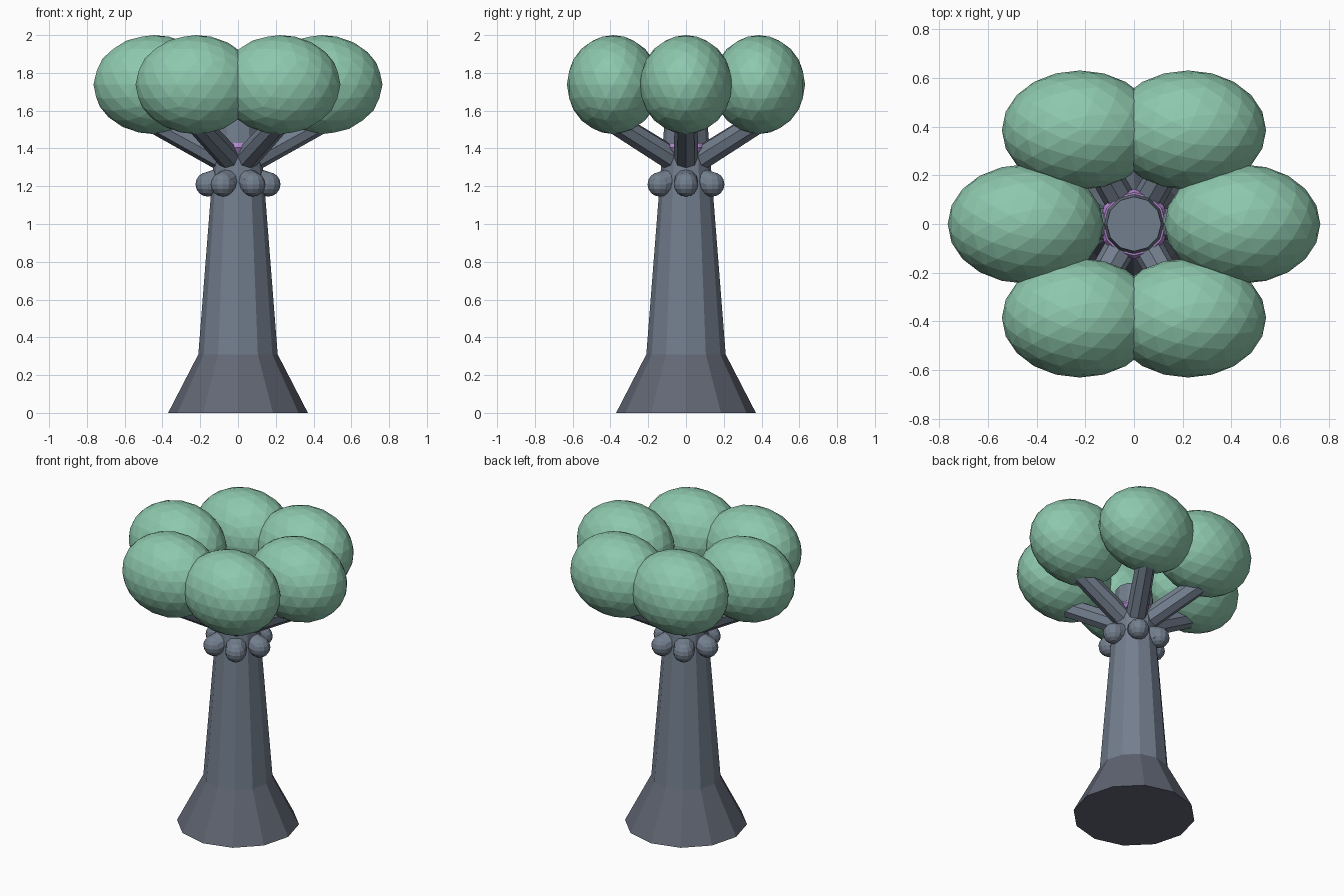
import bpy
from math import cos, sin, pi
from mathutils import Vector

if "Cube" in bpy.data.objects:
    bpy.data.objects.remove(bpy.data.objects["Cube"])


def material(name, rgb):
    m = bpy.data.materials.new(name)
    m.diffuse_color = (*rgb, 1)
    m.use_nodes = True
    m.node_tree.nodes["Principled BSDF"].inputs["Base Color"].default_value = m.diffuse_color
    return m


BARK = material("bark", (0.17, 0.21, 0.27))
ROOT = material("root_bark", (0.12, 0.135, 0.175))
LEAF = material("leaf", (0.27, 0.58, 0.42))
RING = material("purple_glow", (0.45, 0.24, 0.62))


def finish(name, mat):
    ob = bpy.context.object
    ob.name = name
    ob.data.materials.append(mat)
    return ob


def cone(name, mat, sides, r1, r2, a, b):
    """Tapered cylinder from point a to point b."""
    a, b = Vector(a), Vector(b)
    bpy.ops.mesh.primitive_cone_add(vertices=sides, radius1=r1, radius2=r2,
                                    depth=(b - a).length, location=(a + b) / 2)
    ob = finish(name, mat)
    ob.rotation_euler = (b - a).to_track_quat('Z', 'Y').to_euler()
    return ob


# Flared root and tapering trunk
cone("root_flare", ROOT, 12, 0.37, 0.21, (0, 0, 0), (0, 0, 0.31))
cone("trunk", BARK, 12, 0.21, 0.112, (0, 0, 0.31), (0, 0, 1.56))

# Purple band around the trunk, showing between the branches
bpy.ops.mesh.primitive_torus_add(major_segments=12, minor_segments=6, major_radius=0.117,
                                 minor_radius=0.026, location=(0, 0, 1.405))
finish("purple_band", RING)

for i in range(6):
    t = i * pi / 3

    def at(r, z):
        return (r * cos(t), r * sin(t), z)

    # Branch
    cone(f"branch_{i}", BARK, 8, 0.066, 0.06, at(0.02, 1.31), at(0.47, 1.555))

    # Drooping rounded stub below the branch
    cone(f"stub_{i}", BARK, 12, 0.064, 0.064, at(0.07, 1.24), at(0.16, 1.21))
    bpy.ops.mesh.primitive_uv_sphere_add(segments=12, ring_count=8, radius=0.065,
                                         location=at(0.16, 1.21))
    finish(f"stub_end_{i}", BARK)

    # Foliage clump, stretched along x
    bpy.ops.mesh.primitive_ico_sphere_add(subdivisions=3, radius=1, location=at(0.445, 1.738))
    finish(f"foliage_{i}", LEAF).scale = (0.32, 0.245, 0.262)
